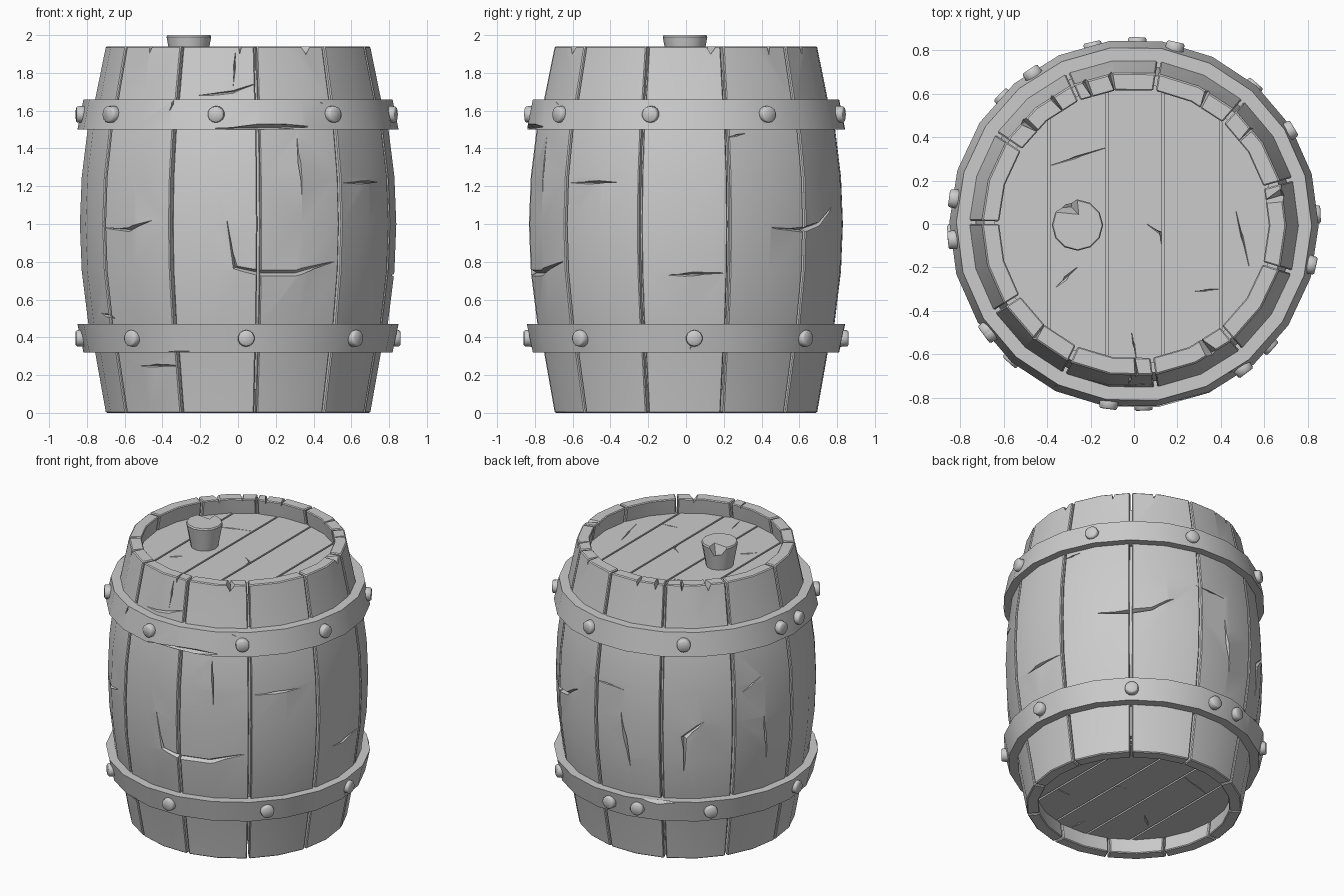
import bpy, bmesh
from math import sin, cos, radians, pi
from mathutils import Vector, Matrix

cube = bpy.data.objects.get("Cube")
if cube:
    bpy.data.objects.remove(cube)

grey = bpy.data.materials.new("barrel_grey")
grey.use_nodes = True
GREY = (0.6, 0.6, 0.6, 1)
grey.diffuse_color = GREY
grey.node_tree.nodes["Principled BSDF"].inputs["Base Color"].default_value = GREY

STAVES = 11
STEP = 360 / STAVES
FIRST = 7.6                      # angle of the first seam, from the front
LID_TOP, LID_BOTTOM, TOP = 1.83, 0.11, 1.94
PROFILE = [(0, .70), (.32, .757), (.47, .793), (.75, .828), (1, .838),
           (1.25, .828), (1.5, .797), (1.66, .757), (TOP, .70)]


def polar(angle, r, z):
    a = radians(angle)
    return Vector((r * sin(a), -r * cos(a), z))


def wall_radius(z):
    for (z0, r0), (z1, r1) in zip(PROFILE, PROFILE[1:]):
        if z <= z1:
            return r0 + (r1 - r0) * (z - z0) / (z1 - z0)
    return PROFILE[-1][1]


def finish(name, bm):
    bmesh.ops.recalc_face_normals(bm, faces=bm.faces)
    mesh = bpy.data.meshes.new(name)
    bm.to_mesh(mesh)
    bm.free()
    mesh.materials.append(grey)
    ob = bpy.data.objects.new(name, mesh)
    bpy.context.collection.objects.link(ob)
    return ob


def select(ob):
    bpy.ops.object.select_all(action='DESELECT')
    ob.select_set(True)
    bpy.context.view_layer.objects.active = ob


def smooth(ob, angle=30):
    select(ob)
    bpy.ops.object.shade_smooth_by_angle(angle=radians(angle))


def bevel(ob, width):
    mod = ob.modifiers.new("bevel", 'BEVEL')
    mod.width, mod.segments, mod.limit_method = width, 1, 'ANGLE'
    mod.angle_limit = radians(50)
    select(ob)
    bpy.ops.object.modifier_apply(modifier=mod.name)


def carve(ob, cutter):
    mod = ob.modifiers.new("carve", 'BOOLEAN')
    mod.object, mod.solver, mod.use_self = cutter, 'EXACT', True
    select(ob)
    bpy.ops.object.modifier_apply(modifier=mod.name)
    bpy.data.objects.remove(cutter)


def loft(bm, rings, closed=False):
    """Skin rings of equal point count; cap the ends unless closed."""
    rows = [[bm.verts.new(p) for p in ring] for ring in rings]
    n = len(rows[0])
    pairs = list(zip(rows, rows[1:])) + ([(rows[-1], rows[0])] if closed else [])
    for a, b in pairs:
        for i in range(n):
            j = (i + 1) % n
            bm.faces.new((a[i], a[j], b[j], b[i]))
    if not closed:
        bm.faces.new(rows[0])
        bm.faces.new(rows[-1])


def crack(bm, place, points, width, depth=.03):
    """V-shaped groove along points; place(u, v, side, height) gives a position."""
    rings = []
    for i, (u, v) in enumerate(points):
        end = i in (0, len(points) - 1)
        a, b = points[max(i - 1, 0)], points[min(i + 1, len(points) - 1)]
        d = place(*b, 0, 0) - place(*a, 0, 0)
        w = width * (.15 if end else 1)
        base, up = place(u, v, 0, 0), place(u, v, 0, 1) - place(u, v, 0, 0)
        side = d.cross(up).normalized()
        rings.append([base + up * .04 + side * w * 1.8, base + up * .04 - side * w * 1.8,
                      base - up * depth * (.3 if end else 1)])
    loft(bm, rings)


def with_middle(points):
    if len(points) > 2:
        return points
    (a, b), (c, d) = points
    return [points[0], (a * .55 + c * .45, b * .55 + d * .45), points[1]]


def on_wall(u, v, side, h):
    return polar(u, wall_radius(v) + h, v)


def on_rim(u, v, side, h):
    return polar(u, v, TOP + h)


def on_hoop(u, v, side, h):
    return polar(u, .83 + h, v)


def on_lid(u, v, side, h):
    return Vector((u, v, LID_TOP + h))


def on_base(u, v, side, h):
    return Vector((u, v, LID_BOTTOM - h))


# Staves, each a curved board with a gap on both sides
bm = bmesh.new()
for k in range(STAVES):
    a0 = FIRST + k * STEP
    rings = []
    for z, r in PROFILE:
        inner = .62 if z in (0, TOP) else r - .09
        gap = .55
        angles = [a0 + gap, a0 + STEP / 2, a0 + STEP - gap]
        rings.append([polar(a, r, z) for a in angles] +
                     [polar(a, inner, z) for a in reversed(angles)])
    loft(bm, rings)
staves = finish("staves", bm)
bevel(staves, .006)

# Cracks in the staves: angle and height along each groove
WALL_CRACKS = [
    (.016, [(-57, .98), (-44, .97), (-33, 1.02)]),
    (.022, [(-4, 1.02), (-1, .77), (9, .74), (22, .74), (38, .80)]),
    (.010, [(23, 1.46), (24, 1.15)]),
    (.014, [(42, 1.22), (64, 1.22)]),
    (.013, [(-44, .25), (-26, .25)]),
    (.015, [(-66, .53), (-55, .50)]),
    (.012, [(-17, 1.68), (-2, 1.70), (7, 1.74)]),
    (.010, [(-1, 1.92), (-2, 1.73)]),
    (.018, [(123, .98), (138, .97), (148, 1.0), (158, 1.09)]),
    (.016, [(83, .73), (104, .74)]),
    (.008, [(106, 1.46), (114, 1.48)]),
    (.008, [(169, 1.23), (186, 1.21)]),
    (.018, [(185, 1.05), (189, .68)]),
    (.032, [(223, 1.03), (214, .92), (214, .68)]),
    (.010, [(241, 1.2), (251, 1.28)]),
    (.012, [(252, 1.0), (254, .69)]),
]
bm = bmesh.new()
for width, points in WALL_CRACKS:
    crack(bm, on_wall, with_middle(points), width)
# Nicks across the rim
for angle, width in [(0, .008), (30, .03), (100, .03), (128, .01), (150, .012), (188, .012),
                     (198, .014), (212, .01), (226, .02), (318, .01)]:
    crack(bm, on_rim, [(angle, .58), (angle + 1, .69), (angle - 1, .76)], width, .05)
carve(staves, finish("stave_cutter", bm))
smooth(staves)

# Dark-gap backing inside the staves
bm = bmesh.new()
inside = [LID_BOTTOM + .015, .32, .6, 1, 1.4, 1.66, LID_TOP - .015]
loft(bm, [[polar(FIRST + i * STEP / 2, wall_radius(z) - .035, z) for i in range(2 * STAVES)]
          for z in inside])
smooth(finish("inner_core", bm))

# Lid and base planks, with their cracks
LID_CRACKS = [
    (.012, [(-.385, .27), (-.13, .35)]),
    (.014, [(.06, 0), (.12, -.04), (.125, -.09)]),
    (.012, [(.47, .06), (.53, -.2)]),
    (.010, [(.28, -.31), (.39, -.30)]),
    (.020, [(-.36, -.29), (-.26, -.2)]),
    (.010, [(-.01, -.5), (.01, -.62)]),
]
SEAMS = [-.7, -.39, -.125, .135, .40, .7]
for name, low, place in [("lid_planks", LID_TOP - .03, on_lid), ("base_planks", LID_BOTTOM, on_base)]:
    bm = bmesh.new()
    for left, right in zip(SEAMS, SEAMS[1:]):
        plank = bmesh.new()
        loft(plank, [[polar(FIRST + i * STEP / 2, .645, z) for i in range(2 * STAVES)]
                     for z in (low, low + .03)])
        for x, direction in ((left + .006, -1), (right - .006, 1)):
            cut = bmesh.ops.bisect_plane(
                plank, geom=plank.verts[:] + plank.edges[:] + plank.faces[:],
                plane_co=(x, 0, 0), plane_no=(direction, 0, 0), clear_outer=True)
            edges = [e for e in cut["geom_cut"] if isinstance(e, bmesh.types.BMEdge)]
            if edges:
                bmesh.ops.edgenet_fill(plank, edges=edges)
        temp = bpy.data.meshes.new("temp")
        plank.to_mesh(temp)
        plank.free()
        bm.from_mesh(temp)
        bpy.data.meshes.remove(temp)
    planks = finish(name, bm)
    bm = bmesh.new()
    for width, points in LID_CRACKS:
        crack(bm, place, with_middle(points), width, .014)
    carve(planks, finish("plank_cutter", bm))

# Hoops with chipped edges, and their rivets
HOOPS = [
    ("upper_hoop", (1.50, .85), (1.66, .818), [-85, -53, -8, 37, 77, 121, 167, 214, 262, 306],
     [(-8, 1.505, 26, 1.515), (-24, 1.67, -26, 1.6), (30, 1.66, 36, 1.62), (222, 1.66, 236, 1.65)]),
    ("lower_hoop", (.32, .818), (.47, .85), [3, 48, 93, 139, 179, 193, 226, 273, 318],
     [(-34, .32, -10, .33), (91, .32, 93, .40), (196, .47, 210, .46)]),
]
for name, (z0, r0), (z1, r1), rivets, chips in HOOPS:
    bm = bmesh.new()
    loft(bm, [[polar(a, r0, z0), polar(a, r1, z1), polar(a, r1 - .09, z1), polar(a, r0 - .09, z0)]
              for a in (FIRST + i * STEP / 2 for i in range(2 * STAVES))], closed=True)
    hoop = finish(name, bm)
    bm = bmesh.new()
    for a, b, c, d in chips:
        crack(bm, on_hoop, with_middle([(a, b), (c, d)]), .02, .02)
    carve(hoop, finish("hoop_cutter", bm))
    smooth(hoop)
    bm = bmesh.new()
    for angle in rivets:
        turn = Matrix.Rotation(radians(angle), 4, 'Z') @ Matrix.Rotation(pi / 2, 4, 'X')
        spot = Matrix.Translation(polar(angle, .835, (z0 + z1) / 2))
        bmesh.ops.create_cone(bm, cap_ends=True, segments=14, radius1=.046, radius2=.042,
                              depth=.05, matrix=spot @ turn)
    heads = finish(name + "_rivets", bm)
    bevel(heads, .006)
    smooth(heads, 50)

# Tapered cork with a chipped rim
bm = bmesh.new()
loft(bm, [[Vector((-.26 + r * cos(i * pi / 6), -.005 + r * sin(i * pi / 6), z)) for i in range(12)]
          for z, r in ((LID_TOP - .02, .085), (1.99, .118), (2.0, .113))])
cork = finish("cork", bm)
bm = bmesh.new()
bmesh.ops.create_cube(bm, size=.1, matrix=Matrix.Translation((-.31, .1, 2.01)) @
                      Matrix.Rotation(.6, 4, (1, 1, 0)))
carve(cork, finish("cork_cutter", bm))
smooth(cork)
